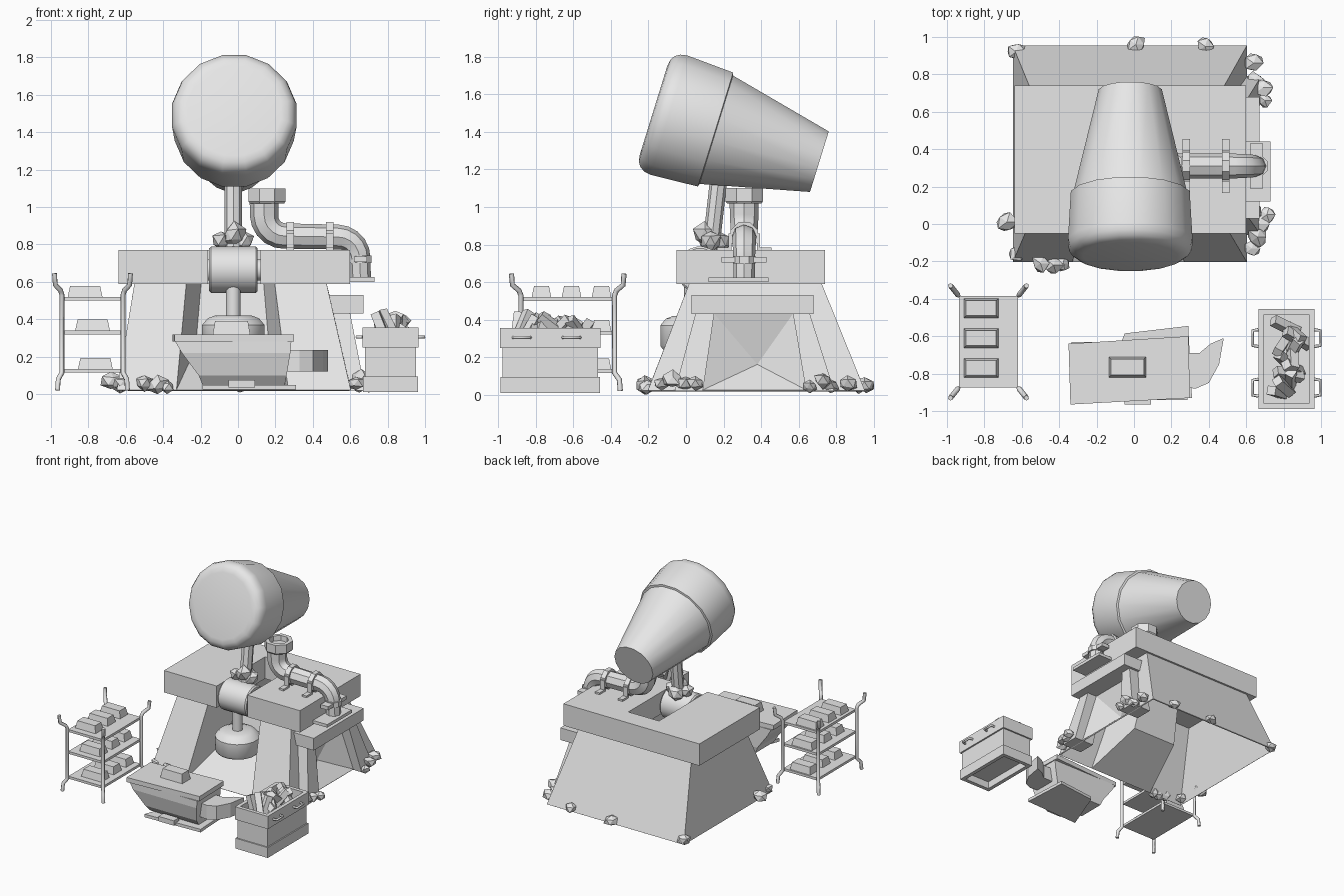
import bpy, bmesh, math, random
from mathutils import Vector, Matrix

if "Cube" in bpy.data.objects:
    bpy.data.objects.remove(bpy.data.objects["Cube"])

random.seed(4)
grey = bpy.data.materials.new("plain_grey")
grey.diffuse_color = (0.8, 0.8, 0.8, 1)
grey.use_nodes = True
grey.node_tree.nodes["Principled BSDF"].inputs["Base Color"].default_value = grey.diffuse_color


def finish(name, bm, smooth=False):
    bmesh.ops.recalc_face_normals(bm, faces=bm.faces[:])
    me = bpy.data.meshes.new(name)
    bm.to_mesh(me)
    bm.free()
    me.materials.append(grey)
    ob = bpy.data.objects.new(name, me)
    bpy.context.collection.objects.link(ob)
    if smooth:
        bpy.ops.object.select_all(action='DESELECT')
        ob.select_set(True)
        bpy.context.view_layer.objects.active = ob
        bpy.ops.object.shade_smooth_by_angle(angle=math.radians(40))
    return ob


def loft(name, rings, smooth=False):
    """Skin a stack of equal-length point rings and cap both ends."""
    bm = bmesh.new()
    vs = [[bm.verts.new(p) for p in r] for r in rings]
    n = len(rings[0])
    for a, b in zip(vs, vs[1:]):
        for i in range(n):
            bm.faces.new((a[i], a[(i + 1) % n], b[(i + 1) % n], b[i]))
    bm.faces.new(vs[0])
    bm.faces.new(vs[-1])
    return finish(name, bm, smooth)


def prism(name, pts, z0, z1):
    return loft(name, [[(x, y, z) for x, y in pts] for z in (z0, z1)])


def rect(x0, x1, y0, y1, z, inset=0):
    i = inset
    return [(x0 + i, y0 + i, z), (x1 - i, y0 + i, z), (x1 - i, y1 - i, z), (x0 + i, y1 - i, z)]


def box(name, x0, x1, y0, y1, z0, z1, taper=0):
    return loft(name, [rect(x0, x1, y0, y1, z0), rect(x0, x1, y0, y1, z1, taper)])


def lathe(name, profile, origin, rot, sides=16, smooth=True):
    """Turn (radius, height) pairs about local z, then rotate and place."""
    m = Matrix.Translation(origin) @ rot
    rings = [[m @ Vector((r * math.cos(a), r * math.sin(a), t))
              for a in [math.tau * (i + .5) / sides for i in range(sides)]] for r, t in profile]
    return loft(name, rings, smooth)


def tube(name, pts, radius, res=2, smooth=False, end_scale=1):
    cu = bpy.data.curves.new(name, 'CURVE')
    cu.dimensions = '3D'
    cu.bevel_depth, cu.bevel_resolution, cu.use_fill_caps = radius, res, True
    sp = cu.splines.new('POLY')
    sp.points.add(len(pts) - 1)
    for i, (p, c) in enumerate(zip(sp.points, pts)):
        p.co = (*c, 1)
        p.radius = 1 + (end_scale - 1) * i / (len(pts) - 1)
    tmp = bpy.data.objects.new(name + "_path", cu)
    bpy.context.collection.objects.link(tmp)
    bpy.context.view_layer.update()
    bm = bmesh.new()
    me = bpy.data.meshes.new_from_object(tmp.evaluated_get(bpy.context.evaluated_depsgraph_get()))
    bm.from_mesh(me)
    bpy.data.objects.remove(tmp)
    return finish(name, bm, smooth)


def rock(name, loc, r, squash=.85):
    bm = bmesh.new()
    bmesh.ops.create_icosphere(bm, subdivisions=1, radius=r)
    for v in bm.verts:
        v.co *= random.uniform(.7, 1.15)
        v.co.z *= squash
        v.co += Vector(loc)
    return finish(name, bm)


RX = lambda d: Matrix.Rotation(math.radians(d), 4, 'X')
RY = lambda d: Matrix.Rotation(math.radians(d), 4, 'Y')

# Slab with a slot for the swinging arm
prism("slab", [(-.64, -.05), (-.16, -.05), (-.16, .58), (.12, .58), (.12, -.05),
               (.6, -.05), (.6, .74), (-.64, .74)], .59, .77)

# Hollow sloped base with a ramped front recess: (top corner, bottom corner) columns
T, B = .59, .02
col = {"fl": ((-.55, .02, T), (-.645, -.2, B)), "fr": ((.47, .02, T), (.6, -.2, B)),
       "bl": ((-.55, .72, T), (-.645, .95, B)), "br": ((.47, .72, T), (.6, .95, B)),
       "ol": ((-.28, .02, T), (-.33, -.2, B)), "or": ((.2, .02, T), (.27, -.2, B)),
       "il": ((-.2, .3, T), (-.23, .21, .24)), "ir": ((.14, .3, T), (.17, .21, .24)),
       "al": ((.509, .15, .43), (.6, .09, .025)), "ar": ((.509, .57, .43), (.6, .64, .025))}
bm = bmesh.new()
cv = {k: [bm.verts.new(p) for p in v] for k, v in col.items()}
for a, b in (("ol", "fl"), ("fl", "bl"), ("bl", "br"), ("fr", "or"),
             ("or", "ir"), ("ir", "il"), ("il", "ol"), ("fr", "al"), ("ar", "br")):
    bm.faces.new((cv[a][0], cv[b][0], cv[b][1], cv[a][1]))
bm.faces.new([cv[k][1] for k in ("ol", "or", "ir", "il")])  # recess ramp
for i in (0, 1):
    bm.faces.new([cv[k][i] for k in ("fr", "al", "ar", "br")])
# Sunken side wall inside the alcove
apex = bm.verts.new((.45, .38, .16))
hole = [cv["al"][0], cv["ar"][0], cv["ar"][1], cv["al"][1]]
for i in range(4):
    bm.faces.new((hole[i], hole[(i + 1) % 4], apex))
base = finish("sloped_base", bm)
mod = base.modifiers.new("thickness", 'SOLIDIFY')
mod.thickness, mod.offset = .01, 0

# Side alcove: ledge on two splayed legs
box("alcove_ledge", .46, .67, .03, .68, .43, .53)
for nm, top, bot in (("front", (.05, .15), (-.06, .09)), ("rear", (.57, .66), (.64, .79))):
    loft("alcove_leg_" + nm, [rect(.5, .68, *bot, .02), rect(.44, .6, *top, .43)])

# Big tapered drum on a leaning arm
lathe("drum", [(.255, 0), (.29, .006), (.315, .022), (.332, .048), (.339, .085), (.324, .346),
               (.308, .35), (.172, .925)], (-.02, -.173, 1.515), RX(-107.2))
tube("swing_arm", [(-.025, .1, .62), (-.025, .14, .85), (-.025, .18, 1.2)], .046, 2, True)
for x, y, z, r in ((-.09, .12, .82, .06), (-.02, .1, .85, .07), (.035, .13, .82, .06), (-.03, .18, .82, .065)):
    rock("arm_clamp", (x, y, z), r, 1)

# Hinge barrel, axle caps, hammer rod and hammer head
lathe("hinge_barrel", [(.115, 0), (.125, .01), (.125, .25), (.115, .26)], (-.155, .075, .665), RY(90), 20)
lathe("hinge_axle", [(.06, 0), (.06, .33)], (-.19, .075, .665), RY(90), 10)
lathe("hammer_rod", [(.04, .4), (.04, .6)], (-.025, .03, 0), Matrix(), 10)
lathe("hammer_head", [(.155, .24), (.17, .26), (.17, .37), (.14, .405), (.1, .42)], (-.025, .03, 0), Matrix())

# Chimney pipe with flanges and straps
PY = .31


def arc(cx, cz, r, a0, a1, n=5):
    return [(cx + r * math.cos(math.radians(a0 + (a1 - a0) * i / n)), PY,
             cz + r * math.sin(math.radians(a0 + (a1 - a0) * i / n))) for i in range(n + 1)]


tube("pipe", [(.14, PY, 1.06)] + arc(.25, .955, .11, 180, 270) + arc(.535, .725, .115, 90, 0)
     + [(.655, PY, .61)], .078, 2, True, .72)
lathe("pipe_mouth", [(.1, 1.02), (.108, 1.03), (.108, 1.1), (.075, 1.1), (.07, 1.05)], (.155, PY, 0), Matrix(), 8, False)
box("pipe_foot", .58, .73, .12, .44, .6, .625)
for x in (.28, .49):
    lathe("pipe_strap", [(.08, -.02), (.08, .02)], (x, PY, .845), RY(90), 8, False)
    for s in (-1, 1):
        box("pipe_strap_foot", x - .02, x + .02, *sorted((PY + s * .07, PY + s * .145)), .77, .785)
        box("pipe_strap_leg", x - .02, x + .02, PY + s * .075 - .008, PY + s * .075 + .008, .77, .86)
lathe("pipe_collar", [(.065, .7), (.065, .74)], (.655, PY, 0), Matrix(), 8, False)
box("pipe_collar_tabs", .62, .69, .19, .43, .705, .735)

# Trough with lid, handle block, base plate and curved horn
prism("trough_lid", [(-.35, -.64), (.29, -.6), (.3, -.93), (-.34, -.965)], .28, .318)
loft("trough_body", [rect(-.19, .25, -.87, -.64, .05), rect(-.21, .26, -.91, -.63, .1),
                     rect(-.3, .28, -.94, -.63, .22), rect(-.335, .285, -.94, -.63, .28)])
prism("trough_plate", [(-.05, -.585), (.29, -.545), (.31, -.93), (-.19, -.95)], .025, .05)
box("trough_notch", -.05, .09, -.965, -.9, .035, .075)
box("lid_block", -.135, .065, -.82, -.71, .318, .39, .012)
prism("trough_horn", [(.24, -.87), (.33, -.88), (.4, -.85), (.455, -.75), (.48, -.61), (.41, -.64),
                      (.35, -.69), (.24, -.69)], .12, .235)

# Rack: shelves, flared posts, tapered ingots
for z, ix in ((.5, -.91), (.32, -.87), (.115, -.855)):
    box("rack_shelf", -.935, -.62, -.875, -.385, z, z + .02)
    for y in (-.77, -.61, -.45):
        box("ingot", ix, ix + .185, y - .052, y + .052, z + .02, z + .078, .012)
for sx in (-1, 1):
    for sy in (-1, 1):
        px, py = -.778 + sx * .163, -.63 + sy * .25
        tube("rack_post", [(px + sx * e * .8, py + sy * e, z) for e, z in
                           ((.03, .02), (.025, .08), (0, .115), (0, .53), (.01, .555), (.045, .585), (.05, .645))],
             .014, 1)

# Crate: bands with a recessed underside, rim walls, handles, loose bars
CR = (.665, .965, -.99, -.455)
loft("crate_bottom_band", [rect(*CR, .07, .035), rect(*CR, .01, .035), rect(*CR, .01, .003), rect(*CR, .095, .003)])
box("crate_body", CR[0] + .013, CR[1] - .013, CR[2] + .013, CR[3] - .013, .08, .27)
loft("crate_rim", [rect(*CR, .25), rect(*CR, .355), rect(*CR, .355, .03), rect(*CR, .28, .03)])
for x, s in ((CR[0], -1), (CR[1], 1)):
    for y in (-.61, -.875):
        tube("crate_handle", [(x, y - .045, .305), (x + s * .03, y - .04, .305),
                              (x + s * .03, y + .04, .305), (x, y + .045, .305)], .009, 1)
for i in range(12):
    bar = box("loose_bar", -.024, .024, -.024, .024, -.085, .085)
    bar.location = (random.uniform(.76, .88), -.9 + i * .032, random.uniform(.33, .37))
    bar.rotation_euler = (random.uniform(-.9, .9), random.uniform(-.9, .9), random.uniform(0, 3))

# Rubble around the foot of the base
for x, y, z, r in ((-.63, .92, .05, .055), (.01, .96, .05, .06), (.38, .95, .05, .05), (.64, .86, .06, .055),
                   (.65, .77, .05, .05), (.69, .73, .08, .055), (.7, .66, .045, .04), (.71, .05, .06, .05),
                   (.67, .0, .06, .055), (.66, -.07, .08, .06), (.63, -.13, .06, .05), (-.68, .01, .07, .06),
                   (-.62, -.16, .06, .05), (-.5, -.21, .06, .055), (-.43, -.22, .05, .06), (-.38, -.21, .04, .045)):
    rock("rubble", (x, y, z), r)
